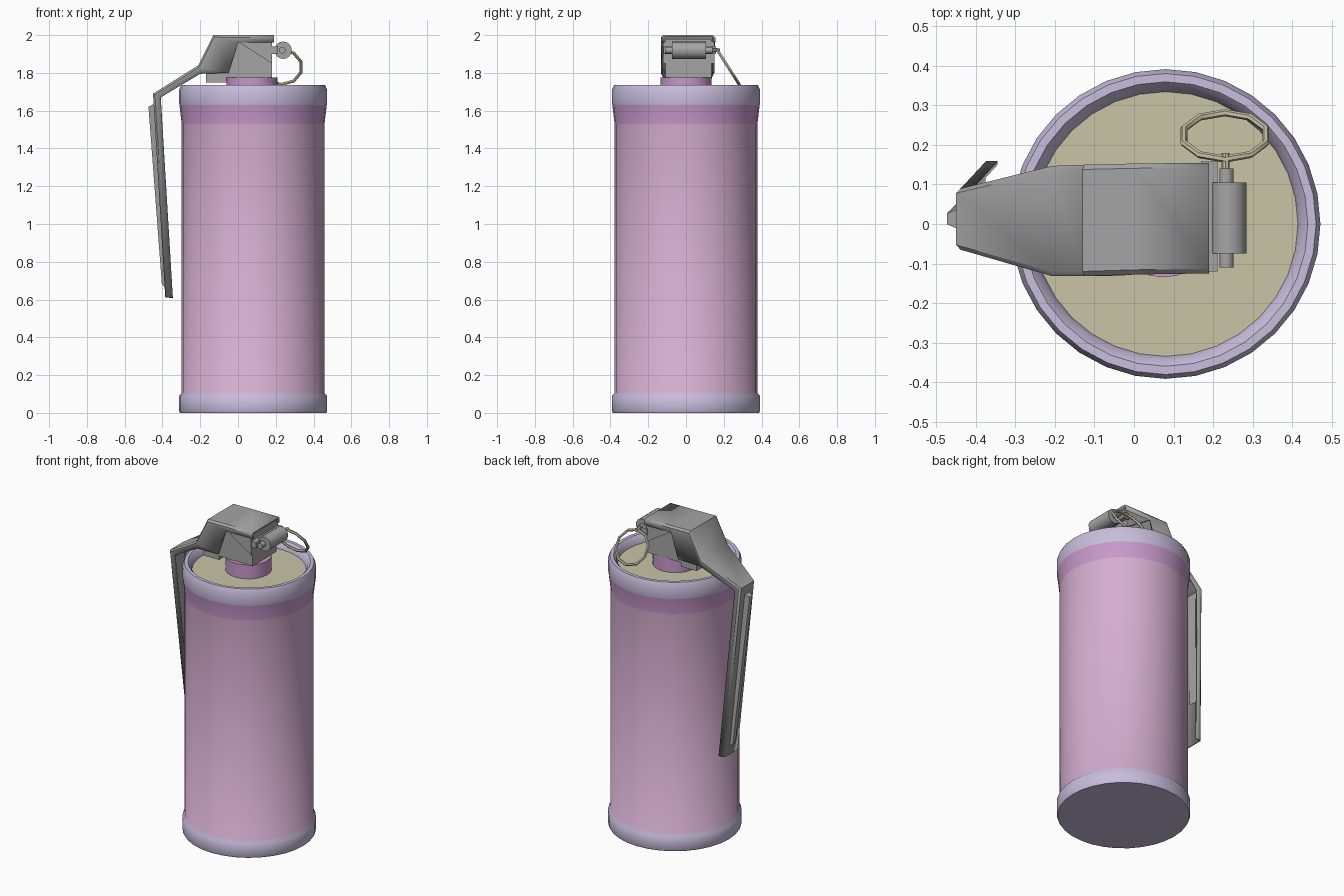
import bpy, bmesh, math
from mathutils import Vector, Matrix

if "Cube" in bpy.data.objects:
    bpy.data.objects.remove(bpy.data.objects["Cube"])


def material(name, rgb):
    m = bpy.data.materials.new(name)
    lin = [((c / 255 + 0.055) / 1.055) ** 2.4 for c in rgb]
    m.diffuse_color = (*lin, 1)
    m.use_nodes = True
    m.node_tree.nodes["Principled BSDF"].inputs["Base Color"].default_value = m.diffuse_color
    return m


PINK = material("pink", (212, 174, 207))
MAUVE = material("mauve", (200, 152, 203))
LAVENDER = material("lavender", (200, 189, 220))
OLIVE = material("pale olive", (200, 197, 166))
GREY = material("grey", (165, 165, 165))


def finish(name, bm, mats, angle=35):
    bmesh.ops.remove_doubles(bm, verts=bm.verts, dist=0.0001)
    bmesh.ops.recalc_face_normals(bm, faces=bm.faces)
    me = bpy.data.meshes.new(name)
    bm.to_mesh(me)
    bm.free()
    for m in mats:
        me.materials.append(m)
    me.shade_smooth()
    me.set_sharp_from_angle(angle=math.radians(angle))
    ob = bpy.data.objects.new(name, me)
    bpy.context.collection.objects.link(ob)
    return ob


def skin(name, rings, mat, capped=True, closed=True):
    """Join a row of matching cross-sections."""
    bm = bmesh.new()
    rows = [[bm.verts.new(p) for p in r] for r in rings]
    n = len(rings[0])
    for a, b in zip(rows, rows[1:]):
        for i in range(n if closed else n - 1):
            j = (i + 1) % n
            bm.faces.new((a[i], a[j], b[j], b[i]))
    if capped:
        bm.faces.new(rows[0])
        bm.faces.new(rows[-1])
    return finish(name, bm, [mat])


def prism(name, profile, y0, y1, mat):
    return skin(name, [[(x, y, z) for x, z in profile] for y in (y0, y1)], mat)


def rod(name, centre, r, length, axis, segs, mat):
    bm = bmesh.new()
    rot = Vector((0, 0, 1)).rotation_difference(Vector(axis)).to_matrix().to_4x4()
    bmesh.ops.create_cone(bm, cap_ends=True, segments=segs, radius1=r, radius2=r,
                          depth=length, matrix=Matrix.Translation(centre) @ rot)
    return finish(name, bm, [mat])


# canister: one lathe, each profile step carries its colour
CX, SEGS = 0.08, 32
steps = [(0, 0, 1), (0.387, 0, 1), (0.392, 0.01, 1), (0.392, 0.09, 1), (0.378, 0.105, 0),
         (0.378, 1.53, 2), (0.39, 1.63, 1), (0.392, 1.64, 1), (0.392, 1.71, 1),
         (0.381, 1.735, 1), (0.36, 1.735, 1), (0.342, 1.715, 1), (0.335, 1.685, 3), (0, 1.685, 3)]
bm = bmesh.new()
cols = []
for s in range(SEGS):
    a = 2 * math.pi * s / SEGS
    cols.append([bm.verts.new((CX + r * math.cos(a), r * math.sin(a), z)) for r, z, _ in steps])
for s in range(SEGS):
    p, q = cols[s], cols[(s + 1) % SEGS]
    for k in range(len(steps) - 1):
        f = bm.faces.new((p[k], q[k], q[k + 1], p[k + 1]))
        f.material_index = steps[k][2]
finish("canister", bm, [PINK, LAVENDER, MAUVE, OLIVE], 45)

# neck and fuse housing
rod("neck", (0.075, 0, 1.73), 0.135, 0.09, (0, 0, 1), 24, MAUVE)
prism("fuse_housing", [(-0.17, 1.75), (-0.06, 1.75), (-0.06, 1.775), (0.18, 1.775),
                       (0.18, 1.98), (-0.12, 1.98), (-0.17, 1.85)], -0.108, 0.135, GREY)
prism("housing_cheeks", [(0, 1.965), (0.18, 1.965), (0.18, 1.85)], -0.122, 0.15, GREY)
prism("pin_bracket", [(0.17, 1.90), (0.212, 1.90), (0.212, 1.94), (0.17, 1.94)], -0.12, 0.158, GREY)

# safety lever: folded channel; outer point, flange point, y range
stations = [((0.19, 2.0), (0.19, 1.96), -0.125, 0.155),
            ((0.0, 2.0), (0.0, 1.96), -0.128, 0.153),
            ((-0.13, 2.0), (-0.05, 1.80), -0.132, 0.15),
            ((-0.21, 1.84), (-0.20, 1.795), -0.132, 0.147),
            ((-0.45, 1.69), (-0.41, 1.67), -0.065, 0.09),
            ((-0.385, 0.61), (-0.345, 0.61), 0.01, 0.16)]
rings = []
for (ox, oz), (ix, iz), y0, y1 in stations:
    c = 0.012 / math.hypot(ox - ix, oz - iz)
    cx, cz = ox + (ix - ox) * c, oz + (iz - oz) * c
    rings.append([(ix, y0, iz), (cx, y0, cz), (ox, y0 + 0.012, oz),
                  (ox, y1 - 0.012, oz), (cx, y1, cz), (ix, y1, iz)])
lever = skin("safety_lever", rings, GREY, capped=False, closed=False)
# an open sheet: make its normals face outwards (top face up)
top = max(lever.data.polygons, key=lambda p: p.center.z)
if top.normal.z < 0:
    lever.data.flip_normals()
mod = lever.modifiers.new("thickness", "SOLIDIFY")
mod.thickness = 0.01
mod.offset = -1

# raised rib along the lever
rib = []
for x_in, x_out, z, zo, y in ((-0.435, -0.474, 1.64, 1.62, 0.013), (-0.38, -0.403, 0.66, 0.68, 0.083)):
    rib.append([(x_in, y - 0.03, z), (x_out, y - 0.014, zo), (x_out, y + 0.014, zo), (x_in, y + 0.03, z)])
skin("lever_rib", rib, GREY)

# pull pin
PX, PZ = 0.237, 1.92
rod("pin_sleeve", (PX + 0.002, 0.015, PZ), 0.046, 0.18, (0, 1, 0), 16, GREY)
rod("pin", (PX - 0.003, 0.015, PZ), 0.018, 0.25, (0, 1, 0), 12, GREY)
rod("pin_tip", (PX - 0.005, 0.145, PZ), 0.01, 0.07, (0, 1, 0), 8, OLIVE)

# ten-sided pull ring hanging from the pin
centre = Vector((0.23, 0.223, 1.831))
u = Vector((1, 0, 0))
v = Vector((0, 0.115, -0.18)).normalized()
w = u.cross(v)
ring = []
for s in range(11):
    a = math.radians(18 + 36 * s)
    d = u * math.cos(a) + v * math.sin(a)
    ring.append([centre + d * (0.109 + 0.009 * math.cos(t)) + w * 0.009 * math.sin(t)
                 for t in [math.pi / 3 * k for k in range(6)]])
skin("pull_ring", ring, OLIVE, capped=False)
